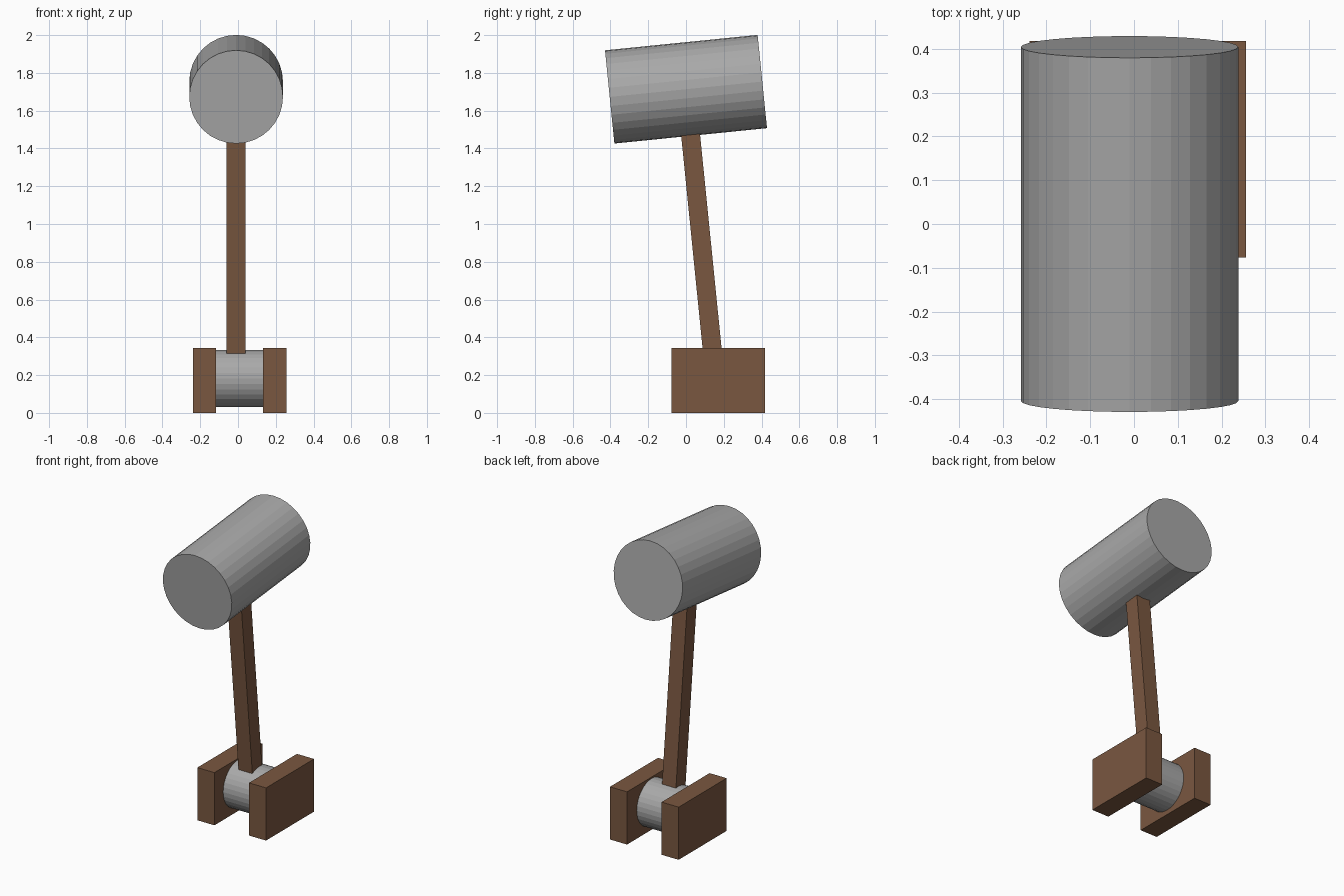
import bpy
import math
from mathutils import Vector, Matrix

if "Cube" in bpy.data.objects:
    bpy.data.objects.remove(bpy.data.objects["Cube"])

TILT = math.radians(5.75)
CX = -0.01                                   # handle and head centre line
HEAD_CENTRE = Vector((CX, 0.0, 1.7135))


def material(name, colour):
    mat = bpy.data.materials.new(name)
    mat.diffuse_color = (*colour, 1)
    mat.use_nodes = True
    mat.node_tree.nodes["Principled BSDF"].inputs["Base Color"].default_value = mat.diffuse_color
    return mat


wood = material("wood", (0.193, 0.096, 0.051))
metal = material("metal", (0.397, 0.397, 0.397))


def box(name, size, matrix):
    bpy.ops.mesh.primitive_cube_add(size=1)
    ob = bpy.context.object
    ob.name = name
    ob.data.transform(Matrix.Diagonal((*size, 1)))
    ob.matrix_world = matrix
    ob.data.materials.append(wood)


def cylinder(name, radius, length, location, rotation):
    bpy.ops.mesh.primitive_cylinder_add(vertices=32, radius=radius, depth=length,
                                        location=location, rotation=rotation)
    ob = bpy.context.object
    ob.name = name
    ob.data.materials.append(metal)


# Base: two side blocks holding a round pivot
for name, x in (("left_block", -0.1775), ("right_block", 0.1945)):
    box(name, (0.123, 0.494, 0.343), Matrix.Translation((x, 0.17, 0.1715)))
cylinder("pivot", 0.152, 0.26, (0.0085, 0.165, 0.182), (0, math.pi / 2, 0))

# Tilted handle, from inside the pivot up into the head
tilt = Matrix.Rotation(TILT, 4, 'X')
bottom, top = -1.45, -0.22
box("handle", (0.1, 0.1, top - bottom),
    Matrix.Translation(HEAD_CENTRE) @ tilt @ Matrix.Translation((0, 0, (top + bottom) / 2)))

# Mallet head, lying along y with the handle's tilt
cylinder("mallet_head", 0.248, 0.812, HEAD_CENTRE, (math.pi / 2 + TILT, 0, 0))
